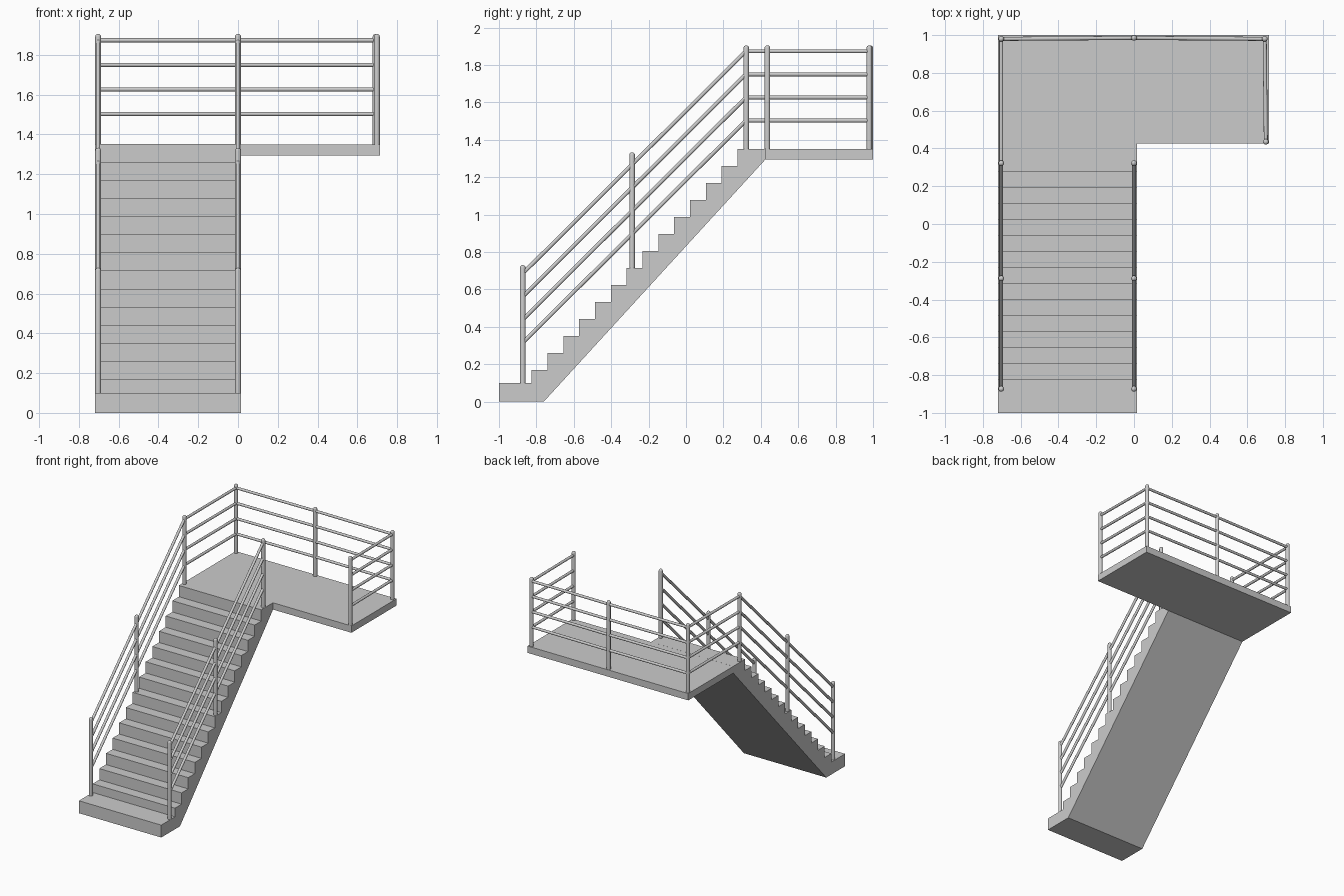
import bpy, bmesh, math
from mathutils import Vector, Matrix

if "Cube" in bpy.data.objects:
    bpy.data.objects.remove(bpy.data.objects["Cube"])

POST_R, RAIL_R, SIDES = 0.015, 0.0105, 16
X_LEFT, X_RIGHT = -0.72, 0.015
TOP = 1.35


def finish(bm, name, smooth=False):
    bmesh.ops.recalc_face_normals(bm, faces=bm.faces[:])
    me = bpy.data.meshes.new(name)
    bm.to_mesh(me)
    bm.free()
    ob = bpy.data.objects.new(name, me)
    bpy.context.collection.objects.link(ob)
    if smooth:
        bpy.ops.object.select_all(action='DESELECT')
        ob.select_set(True)
        bpy.context.view_layer.objects.active = ob
        bpy.ops.object.shade_smooth_by_angle(angle=math.radians(40))
    return ob


def extrude_profile(points, offset, name):
    bm = bmesh.new()
    face = bm.faces.new([bm.verts.new(p) for p in points])
    geom = bmesh.ops.extrude_face_region(bm, geom=[face])["geom"]
    # original face stays as the opposite cap
    bmesh.ops.translate(bm, vec=offset,
                        verts=[g for g in geom if isinstance(g, bmesh.types.BMVert)])
    return finish(bm, name)


def post(x, y, base, top, name):
    # upright tube with a rounded top, spun from a half profile
    prof = [(0, base), (POST_R, base)]
    prof += [(POST_R * math.cos(a), top - POST_R + POST_R * math.sin(a))
             for a in (math.pi / 2 * i / 4 for i in range(4))] + [(0, top)]
    bm = bmesh.new()
    vs = [bm.verts.new((x + r, y, z)) for r, z in prof]
    es = [bm.edges.new(p) for p in zip(vs, vs[1:])]
    bmesh.ops.spin(bm, geom=vs + es, cent=(x, y, 0), axis=(0, 0, 1),
                   angle=2 * math.pi, steps=SIDES)
    bmesh.ops.remove_doubles(bm, verts=bm.verts[:], dist=1e-5)
    finish(bm, name, True)


def rails(a, b, name):
    # four parallel bars; a and b are the ends of the top bar
    bm = bmesh.new()
    for i in range(4):
        p, q = (Vector(v) - Vector((0, 0, 0.1235 * i)) for v in (a, b))
        d = q - p
        m = Matrix.Translation((p + q) / 2) @ d.to_track_quat('Z', 'Y').to_matrix().to_4x4()
        bmesh.ops.create_cone(bm, cap_ends=True, segments=SIDES, radius1=RAIL_R,
                              radius2=RAIL_R, depth=d.length, matrix=m)
    finish(bm, name, True)


# stair flight: stepped top, sloped flat underside
profile = [(-0.76, 0), (-1, 0), (-1, 0.10), (-0.825, 0.10)]
for i in range(14):
    y, z = -0.825 + 0.0846 * i, 0.17 + 0.0908 * i
    profile += [(y, z), (y + 0.0846 if i < 13 else 0.425, z)]
profile += [(0.425, 1.295)]
extrude_profile([(X_LEFT, y, z) for y, z in profile],
                (X_RIGHT - X_LEFT, 0, 0), "stair_flight")

# landing slab
extrude_profile([(X_LEFT, 0.425, 1.295), (0.715, 0.425, 1.295),
                 (0.715, 1.0, 1.295), (X_LEFT, 1.0, 1.295)],
                (0, 0, TOP - 1.295), "landing")

# stair railings on both sides
for side, x in (("left", -0.703), ("right", 0.0)):
    for part, y, base, top in (("lower", -0.873, 0.10, 0.73),
                               ("middle", -0.288, 0.715, 1.333),
                               ("upper", 0.322, TOP, 1.905)):
        post(x, y, base, top, f"{side}_{part}_post")
    rails((x, -0.873, 0.685), (x, 0.322, 1.875), f"{side}_stair_rails")

# landing railing around the left, back and right edges
corners = [(-0.703, 0.322), (-0.703, 0.98), (0.0, 0.985), (0.692, 0.98), (0.698, 0.435)]
names = ["left", "back_left", "back_right", "right"]
for i, (p, q) in enumerate(zip(corners, corners[1:])):
    post(q[0], q[1], TOP, 1.905, f"landing_post_{i + 1}")
    rails((*p, 1.873), (*q, 1.873), f"landing_{names[i]}_rails")
